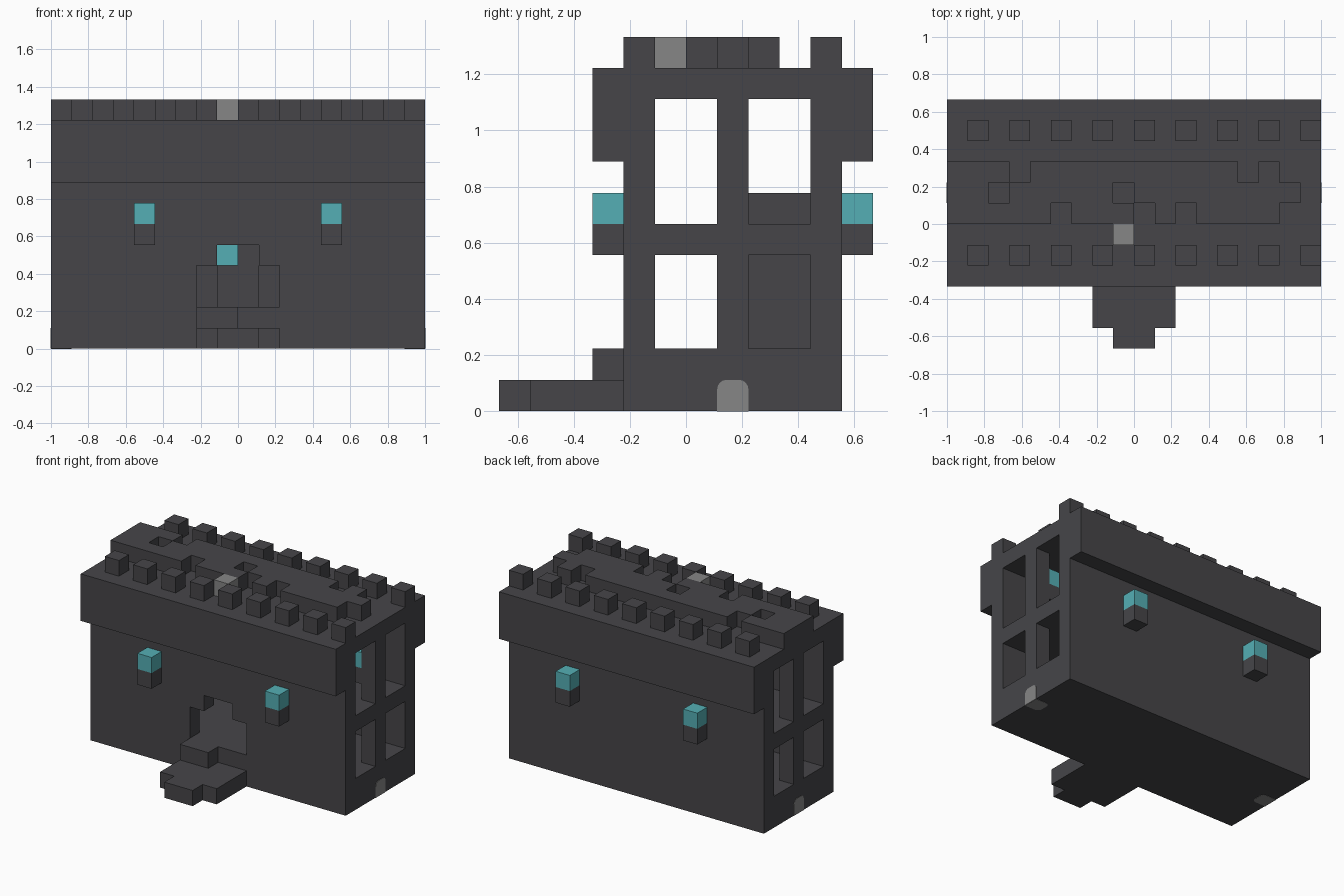
import bpy, bmesh, math
from mathutils import Vector

cube = bpy.data.objects.get("Cube")
if cube:
    bpy.data.objects.remove(cube, do_unlink=True)

U = 1 / 9  # one building block


def material(name, rgb):
    m = bpy.data.materials.new(name)
    m.use_nodes = True
    m.diffuse_color = (*rgb, 1)
    m.node_tree.nodes["Principled BSDF"].inputs["Base Color"].default_value = (*rgb, 1)
    return m


STONE = material("dark stone", (0.061, 0.060, 0.066))
LIGHT = material("light grey stone", (0.24, 0.24, 0.24))
TEAL = material("teal glow", (0.09, 0.43, 0.46))


def finish(name, bm, mat):
    bmesh.ops.recalc_face_normals(bm, faces=bm.faces)
    mesh = bpy.data.meshes.new(name)
    bm.to_mesh(mesh)
    bm.free()
    mesh.materials.append(mat)
    ob = bpy.data.objects.new(name, mesh)
    bpy.context.collection.objects.link(ob)
    return ob


def blocks(name, mat, *ranges):
    """Boxes given as ((x0, x1), (y0, y1), (z0, z1)) in block units."""
    bm = bmesh.new()
    for r in ranges:
        verts = bmesh.ops.create_cube(bm, size=1)["verts"]
        for v in verts:
            v.co = Vector([(a + b) / 2 + c * (b - a) for (a, b), c in zip(r, v.co)]) * U
    return finish(name, bm, mat)


def prism(name, mat, points, offset):
    """Extrude a flat outline, in block units, along offset."""
    bm = bmesh.new()
    face = bm.faces.new([bm.verts.new(Vector(p) * U) for p in points])
    geom = bmesh.ops.extrude_face_region(bm, geom=[face])["geom"]
    for v in geom:
        if isinstance(v, bmesh.types.BMVert):
            v.co += Vector(offset) * U
    return finish(name, bm, mat)


def carve(target, cutters):
    for c in cutters:
        c.hide_render = True
        mod = target.modifiers.new("carve", "BOOLEAN")
        mod.operation, mod.solver, mod.object = "DIFFERENCE", "EXACT", c
    bpy.context.view_layer.update()
    dg = bpy.context.evaluated_depsgraph_get()
    mesh = bpy.data.meshes.new_from_object(target.evaluated_get(dg))
    target.modifiers.clear()
    target.data = mesh
    for c in cutters:
        bpy.data.objects.remove(c, do_unlink=True)


# Main hall with overhanging upper storey
outline = [(-2, 0), (5, 0), (5, 8), (6, 8), (6, 11), (-3, 11), (-3, 8), (-2, 8)]
hall = prism("hall", STONE, [(-9, y, z) for y, z in outline], (18, 0, 0))
cuts = []
for z in ((2, 5), (6, 10)):
    cuts.append(blocks("room_cutter", STONE, ((-8, 8), (-1, 4), z)))
    for y in ((-1, 1), (2, 4)):
        cuts.append(blocks("window_cutter", STONE, ((-10, 10), y, z)))
cuts.append(blocks("door_cutter", STONE, ((-2, 2), (-2.5, -0.5), (2, 4))))
cuts.append(blocks("door_top_cutter", STONE, ((-1, 1), (-2.5, -0.5), (3.5, 5))))
carve(hall, cuts)

# Entrance steps
blocks("entrance_steps", STONE,
       ((-2, 2), (-5, -2), (0, 1)),
       ((-1, 1), (-6, -5), (0, 1)),
       ((-2, 0), (-3, -2), (1, 2)))

# Battlements along both long edges
blocks("battlements", STONE,
       *[((x, x + 1), (y, y + 1), (11, 12)) for x in range(-8, 9, 2) for y in (-2, 4)])

# Broken roof ridge, one list of spans per row
ridge_rows = [
    [(-9, -4), (-3, 0), (1, 2), (3, 7)],
    [(-9, -7), (-6, -1), (0, 8)],
    [(-9, -6), (-5, 5), (6, 7)],
]
blocks("roof_ridge", STONE,
       *[(span, (y, y + 1), (11, 12)) for y, row in enumerate(ridge_rows) for span in row])
blocks("roof_light_block", LIGHT, ((-1, 0), (-1, 0), (11, 12)))

# Wall lanterns on the front and back
for side, y in (("front", (-3, -2)), ("back", (5, 6))):
    for hand, x in (("right", (-5, -4)), ("left", (4, 5))):
        blocks(f"{side}_{hand}_lantern_base", STONE, (x, y, (5, 6)))
        blocks(f"{side}_{hand}_lantern", TEAL, (x, y, (6, 7)))

# Inside lamps and furniture
blocks("lower_lamp", TEAL, ((-1, 0), (1, 2), (4, 5)))
blocks("upper_lamp", TEAL, ((7, 8), (1, 2), (8, 9)))
blocks("upper_lamp_base", STONE, ((7, 8), (1, 2), (7, 8)))
blocks("inner_pillar", STONE, ((-1, 1), (2, 4), (2, 5)))
blocks("upper_bench", STONE, ((-1, 1), (2, 4), (6, 7)))

# Rounded light patches at the foot of each end wall, on wall and underside
arch = [(1, 0)]
for cx, start in ((1.3, 180), (1.7, 90)):
    for i in range(5):
        a = math.radians(start - i * 22.5)
        arch.append((cx + 0.3 * math.cos(a), 0.7 + 0.3 * math.sin(a)))
arch.append((2, 0))
for hand, s in (("left", 1), ("right", -1)):
    prism(f"{hand}_wall_patch", LIGHT, [(s * 9, y, h) for y, h in arch], (s * 0.02, 0, 0))
    prism(f"{hand}_base_patch", LIGHT, [(s * (9 - h), y, 0) for y, h in arch], (0, 0, -0.02))
